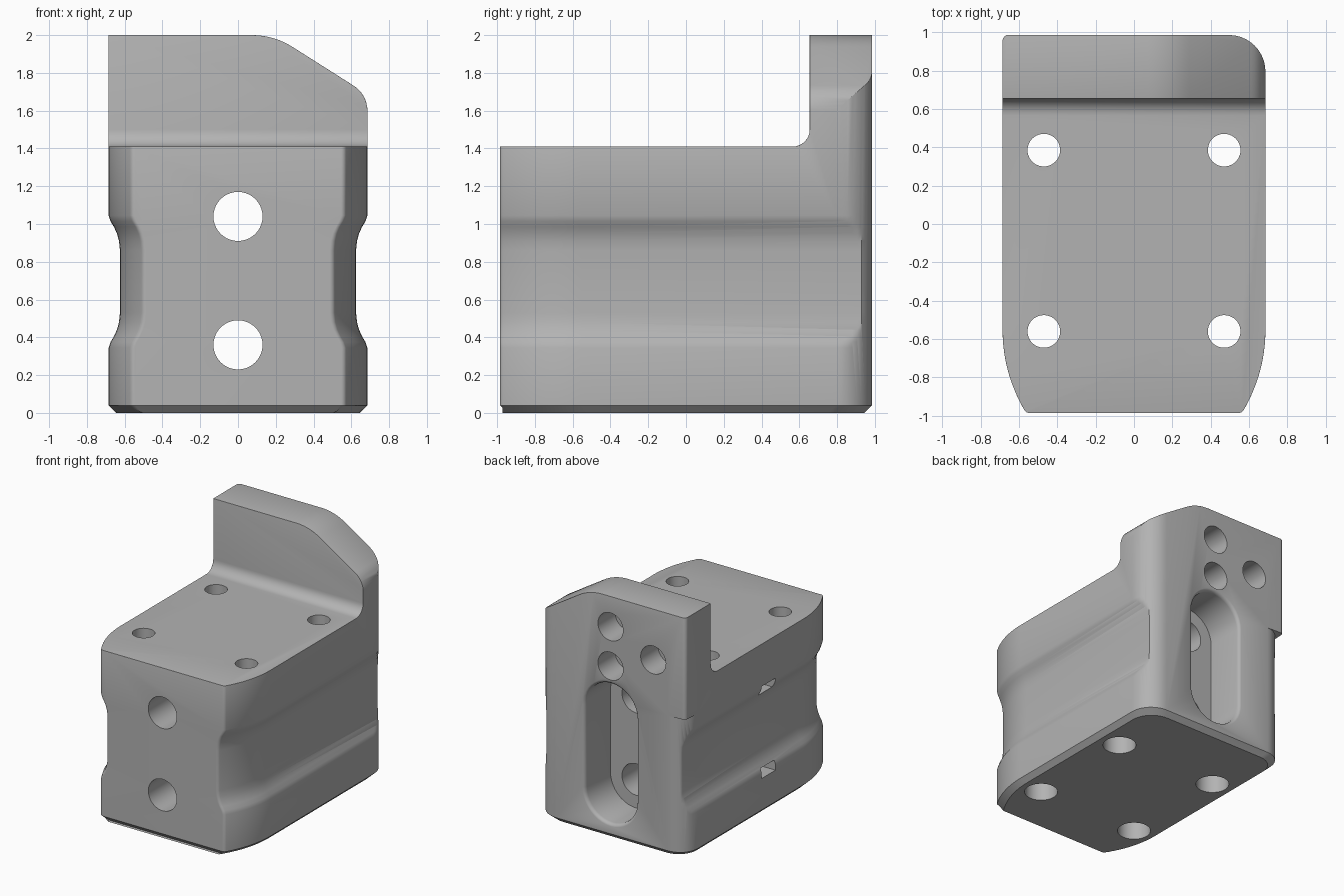
import bpy, bmesh, math
from mathutils import Vector

if "Cube" in bpy.data.objects:
    bpy.data.objects.remove(bpy.data.objects["Cube"])

grey = bpy.data.materials.new("light_grey")
grey.diffuse_color = (0.45, 0.45, 0.45, 1)
grey.use_nodes = True
grey.node_tree.nodes["Principled BSDF"].inputs["Base Color"].default_value = grey.diffuse_color


def rounded(corners, seg=8):
    """Closed 2D outline from (x, y, radius) corners."""
    out = []
    for i, (x, y, r) in enumerate(corners):
        p = Vector((x, y))
        if r == 0:
            out.append((x, y))
            continue
        a = (Vector(corners[i - 1][:2]) - p).normalized()
        b = (Vector(corners[(i + 1) % len(corners)][:2]) - p).normalized()
        half = a.angle(b) / 2
        centre = p + (a + b).normalized() * (r / math.sin(half))
        start = p + a * (r / math.tan(half)) - centre
        end = p + b * (r / math.tan(half)) - centre
        total = start.angle(end)
        for k in range(seg + 1):
            t = k / seg
            v = (start * math.sin((1 - t) * total) + end * math.sin(t * total)) / math.sin(total)
            out.append(tuple(centre + v))
    return out


def loft(name, rings):
    """Closed solid through rings that share a point count."""
    bm = bmesh.new()
    rows = [[bm.verts.new(p) for p in ring] for ring in rings]
    n = len(rows[0])
    for lo, hi in zip(rows, rows[1:]):
        for i in range(n):
            j = (i + 1) % n
            bm.faces.new((lo[i], lo[j], hi[j], hi[i]))
    bm.faces.new(rows[0][::-1])
    bm.faces.new(rows[-1])
    bmesh.ops.recalc_face_normals(bm, faces=bm.faces)
    me = bpy.data.meshes.new(name)
    bm.to_mesh(me)
    bm.free()
    ob = bpy.data.objects.new(name, me)
    bpy.context.collection.objects.link(ob)
    return ob


def boolean(target, tool, op='DIFFERENCE'):
    bpy.context.view_layer.objects.active = target
    mod = target.modifiers.new("cut", 'BOOLEAN')
    mod.operation, mod.solver, mod.object = op, 'EXACT', tool
    bpy.ops.object.modifier_apply(modifier=mod.name)
    bpy.data.objects.remove(tool)


def circle(r, n=40):
    return [(r * math.cos(2 * math.pi * i / n), r * math.sin(2 * math.pi * i / n)) for i in range(n)]


def hole_y(x, z, r, y0, y1):
    boolean(body, loft("hole", [[(x + u, y, z + v) for u, v in circle(r)] for y in (y0, y1)]))


def hole_z(x, y, r, z0, z1):
    boolean(body, loft("hole", [[(x + u, y + v, z) for u, v in circle(r)] for z in (z0, z1)]))


# Body: plan outline lofted upward, with foot chamfer, side grooves and a squared upper corner
W, D = 0.685, 0.985


def plan(left_r, inset=0.0):
    w, d = W - inset, D - inset
    return rounded([(w, d, 0.19), (-w, d, left_r), (-w, -0.765, 0.815), (-0.563 + inset, -d, 0.03),
                    (0.563 - inset, -d, 0.03), (w, -0.765, 0.815)], 10)


def ring(z, depth=0.0, left_r=0.16, inset=0.0):
    pts = []
    for x, y in plan(left_r, inset):
        ax = abs(x)
        ax = ax - depth if y < 0 else min(ax, W - depth)
        pts.append((math.copysign(ax, x), y, z))
    return pts


groove = [(0.345, 0), (0.375, 0.01), (0.405, 0.028), (0.44, 0.044), (0.48, 0.055), (0.53, 0.06)]
groove += [(1.39 - z, d) for z, d in reversed(groove)]
rings = [ring(0, inset=0.04), ring(0.04)] + [ring(z, d) for z, d in groove]
rings += [ring(1.155), ring(1.16, left_r=0.03), ring(2.3, left_r=0.03)]
body = loft("body", rings)

# Deck and upright plate with an inner fillet
side = rounded([(-1.3, -0.2, 0), (1.3, -0.2, 0), (1.3, 2.4, 0), (0.655, 2.4, 0),
                (0.655, 1.41, 0.09), (-1.3, 1.41, 0)])
boolean(body, loft("side_profile", [[(x, y, z) for y, z in side] for x in (-1, 1)]), 'INTERSECT')

# Sloped top of the plate
face = rounded([(-0.9, -0.3, 0), (W + 0.0004, -0.3, 0), (W + 0.0004, 1.686, 0.16),
                (0.19, 2, 0.4), (-0.9, 2, 0)])
boolean(body, loft("front_profile", [[(x, y, z) for x, z in face] for y in (-1.4, 1.4)]), 'INTERSECT')

# Soften the outer edges of deck and plate
bm = bmesh.new()
bm.from_mesh(body.data)
bmesh.ops.remove_doubles(bm, verts=bm.verts, dist=0.0008)
bmesh.ops.dissolve_limit(bm, angle_limit=0.01, verts=bm.verts, edges=bm.edges)
sharp = [e for e in bm.edges if len(e.link_faces) == 2 and e.is_convex
         and min(v.co.z for v in e.verts) > 1.3 and e.calc_face_angle() > 0.7]
bmesh.ops.bevel(bm, geom=sharp, offset=0.03, segments=3, profile=0.5, affect='EDGES', clamp_overlap=True)
bm.to_mesh(body.data)
bm.free()

# Rear slot with a rounded rim
def stadium(r, y):
    arc = [math.pi * k / 20 for k in range(21)]
    return ([(r * math.cos(a), y, 1.04 + r * math.sin(a)) for a in arc]
            + [(-r * math.cos(a), y, 0.36 - r * math.sin(a)) for a in arc])


boolean(body, loft("slot", [stadium(0.235, 0.65), stadium(0.235, 0.955), stadium(0.239, 0.97),
                            stadium(0.248, 0.98), stadium(0.26, 0.986), stadium(0.262, 1.1)]))

# Front holes into the slot, and the nut slits in the left side
for z in (0.36, 1.04):
    hole_y(0, z, 0.13, -1.2, 0.7)
    slit = [(-0.19, z - 0.06), (-0.01, z - 0.06), (-0.01, z + 0.02), (-0.19, z + 0.02)]
    boolean(body, loft("slit", [[(x, y, h) for y, h in slit] for x in (-0.9, -0.4)]))

# Vertical screw holes with counterbores underneath
for x in (-0.47, 0.47):
    for y in (-0.56, 0.385):
        hole_z(x, y, 0.085, -0.2, 1.8)
        hole_z(x, y, 0.128, -0.2, 0.2)

# Blind holes in the back of the plate
for x, z in ((0, 1.75), (0, 1.425), (-0.39, 1.58)):
    hole_y(x, z, 0.115, 0.76, 1.2)

body.data.materials.clear()
body.data.materials.append(grey)
for p in body.data.polygons:
    p.material_index = 0
bpy.ops.object.select_all(action='DESELECT')
body.select_set(True)
bpy.context.view_layer.objects.active = body
bpy.ops.object.shade_smooth_by_angle(angle=math.radians(32))
